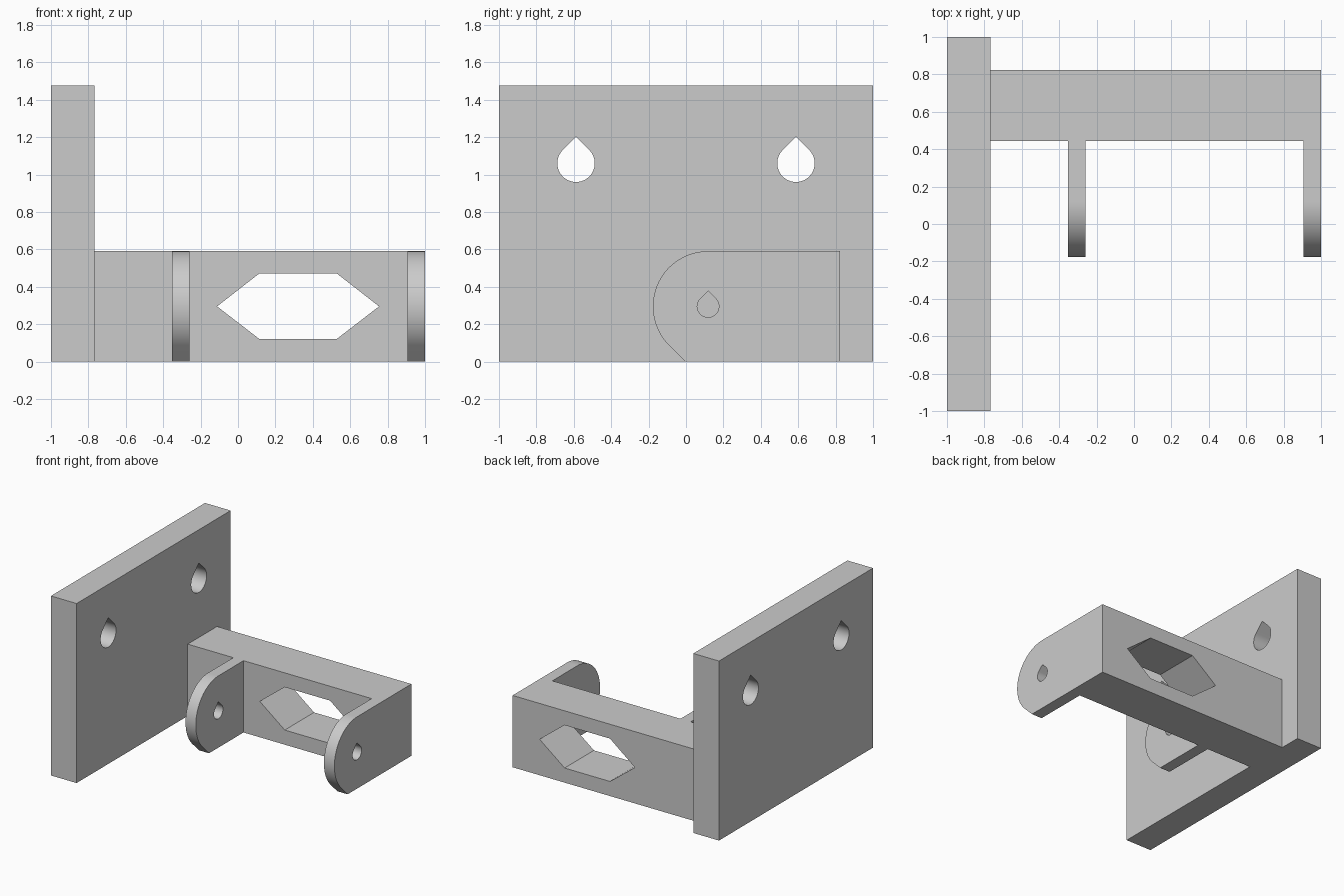
import bpy
import bmesh
import math
from mathutils import Vector

default = bpy.data.objects.get("Cube")
if default:
    bpy.data.objects.remove(default, do_unlink=True)

# Single grey material
grey = bpy.data.materials.new("plain_grey")
grey.use_nodes = True
colour = (0.6, 0.6, 0.6, 1)
grey.diffuse_color = colour
grey.node_tree.nodes["Principled BSDF"].inputs["Base Color"].default_value = colour


def prism(name, profile, axis, start, end):
    """Extrude a closed profile along x (profile is y, z) or y (profile is x, z)."""
    def place(a, b):
        return (start, a, b) if axis == "x" else (a, start, b)
    bm = bmesh.new()
    face = bm.faces.new([bm.verts.new(place(a, b)) for a, b in profile])
    step = Vector((end - start, 0, 0) if axis == "x" else (0, end - start, 0))
    new = bmesh.ops.extrude_face_region(bm, geom=[face])["geom"]
    bmesh.ops.translate(bm, vec=step, verts=[v for v in new if isinstance(v, bmesh.types.BMVert)])
    bmesh.ops.recalc_face_normals(bm, faces=bm.faces)
    mesh = bpy.data.meshes.new(name)
    bm.to_mesh(mesh)
    bm.free()
    mesh.materials.append(grey)
    obj = bpy.data.objects.new(name, mesh)
    bpy.context.collection.objects.link(obj)
    return obj


def arc(cy, cz, radius, first, last, steps=48):
    angles = [math.radians(first + (last - first) * i / steps) for i in range(steps + 1)]
    return [(cy + radius * math.cos(t), cz + radius * math.sin(t)) for t in angles]


def teardrop(cy, cz, radius):
    """Round hole with a pointed 45 degree roof."""
    return arc(cy, cz, radius, 135, 405) + [(cy, cz + radius * math.sqrt(2))]


def rectangle(a0, a1, b0, b1):
    return [(a0, b0), (a1, b0), (a1, b1), (a0, b1)]


def cut(obj, cutter):
    mod = obj.modifiers.new("cut", "BOOLEAN")
    mod.operation = "DIFFERENCE"
    mod.solver = "EXACT"
    mod.object = cutter
    bpy.context.view_layer.objects.active = obj
    bpy.ops.object.modifier_apply(modifier=mod.name)
    bpy.data.objects.remove(cutter, do_unlink=True)


def smooth(obj):
    bpy.ops.object.select_all(action="DESELECT")
    obj.select_set(True)
    bpy.context.view_layer.objects.active = obj
    bpy.ops.object.shade_smooth_by_angle(angle=math.radians(30))


HEIGHT = 0.59
PLATE_X = -0.767
BEAM_FRONT, BEAM_BACK = 0.443, 0.823

# Upright mounting plate with two teardrop screw holes
plate = prism("mounting_plate", rectangle(-1, 1, 0, 1.475), "x", -1, PLATE_X)
for side in (-1, 1):
    cut(plate, prism("screw_hole", teardrop(side * 0.588, 1.06, 0.1), "x", -1.2, -0.6))
smooth(plate)

# Beam with a long hexagonal window
beam = prism("beam", rectangle(PLATE_X, 1, 0, HEIGHT), "y", BEAM_FRONT, BEAM_BACK)
mid = HEIGHT / 2
window = [(-0.112, mid), (0.115, 0.12), (0.527, 0.12),
          (0.754, mid), (0.527, 0.472), (0.115, 0.472)]
cut(beam, prism("window", window, "y", 0.2, 1.1))

# Two rounded arms, each with a teardrop pivot hole
pivot = 0.118
chamfer_foot = pivot - mid * (math.sqrt(2) - 1)
outline = arc(pivot, mid, mid, 90, 225) + [
    (chamfer_foot, 0), (BEAM_FRONT, 0), (BEAM_FRONT, HEIGHT)]
for name, x0, x1 in (("inner_arm", -0.353, -0.26), ("outer_arm", 0.905, 1)):
    arm = prism(name, outline, "x", x0, x1)
    cut(arm, prism("pivot_hole", teardrop(pivot, mid, 0.058), "x", x0 - 0.1, x1 + 0.1))
    smooth(arm)
